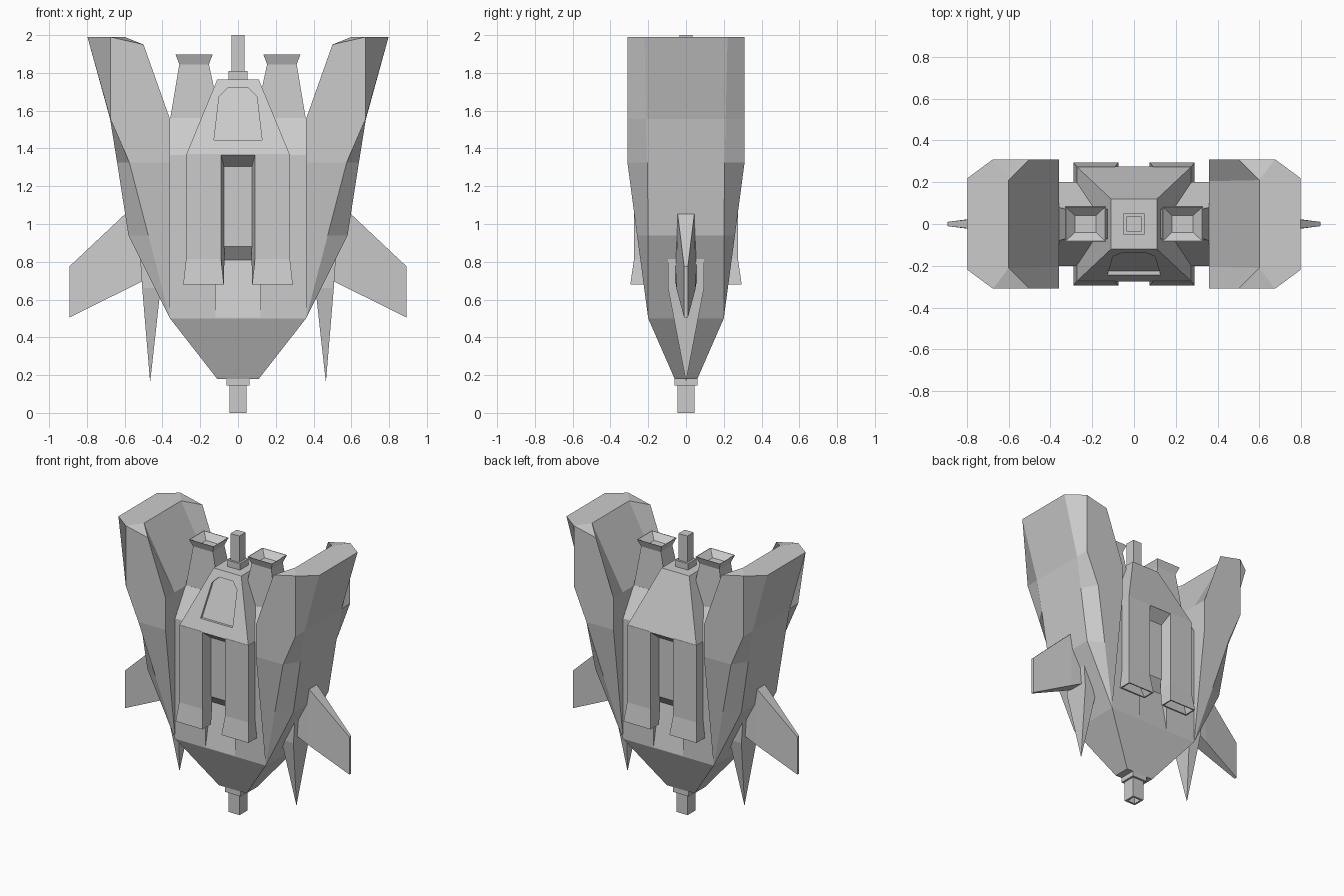
import bpy, bmesh

if "Cube" in bpy.data.objects:
    bpy.data.objects.remove(bpy.data.objects["Cube"])

SIDES = (1, -1)


def loft(name, rings, mirror=(1, 1)):
    """Skin a stack of closed rings; mirror = signs applied to x and y."""
    bm = bmesh.new()
    rows = [[bm.verts.new((x * mirror[0], y * mirror[1], z)) for x, y, z in r] for r in rings]
    n = len(rows[0])
    for a, b in zip(rows, rows[1:]):
        for i in range(n):
            j = (i + 1) % n
            bm.faces.new((a[i], a[j], b[j], b[i]))
    bm.faces.new(rows[0])
    bm.faces.new(rows[-1])
    bmesh.ops.remove_doubles(bm, verts=bm.verts, dist=0.0005)
    bmesh.ops.triangulate(bm, faces=[f for f in bm.faces if len(f.verts) > 4])
    bmesh.ops.recalc_face_normals(bm, faces=bm.faces)
    me = bpy.data.meshes.new(name)
    bm.to_mesh(me)
    bm.free()
    ob = bpy.data.objects.new(name, me)
    bpy.context.collection.objects.link(ob)
    return ob


def rect(x0, x1, y0, y1, z):
    return [(x0, y0, z), (x1, y0, z), (x1, y1, z), (x0, y1, z)]


def box(hx, hy, z, cx=0):
    return rect(cx - hx, cx + hx, -hy, hy, z)


def prism(name, profile, half_x, mirror=(1, 1)):
    """Extrude a y-z profile across x."""
    return loft(name, [[(s * half_x, y, z) for y, z in profile] for s in SIDES], mirror)


def cut(target, cutter):
    cutter.hide_render = True
    cutter.hide_viewport = True
    cutter.display_type = 'WIRE'
    m = target.modifiers.new("cut", 'BOOLEAN')
    m.operation = 'DIFFERENCE'
    m.solver = 'EXACT'
    m.object = cutter


# Central hull with sloping grooves front and back
hull = loft("hull", [box(.11, .06, .18), box(.36, .2, .5), box(.36, .2, 1.365), box(.36, .08, 1.56)])
for s in SIDES:
    cut(hull, prism("groove_cutter", [(-.2, .88), (-.14, .81), (-.201, .5), (-.25, .5), (-.25, .88)],
                    .118, (1, s)))

# Bottom nozzle and top mast
loft("nozzle_collar", [box(.06, .06, .145), box(.06, .06, .19)])
loft("nozzle", [box(.03, .03, .1), box(.03, .03, 0), box(.045, .045, 0), box(.045, .045, .18)])
loft("mast_collar", [box(.05, .05, 1.75), box(.05, .05, 1.81)])
loft("mast", [box(.035, .035, 1.8), box(.035, .035, 2)])

# Cabin frustum with a recessed window on the front
cabin = loft("cabin", [box(.275, .275, 1.365), box(.11, .12, 1.765)])
window = [(-.127, 1.445), (.127, 1.445), (.1, 1.675), (.055, 1.72), (-.055, 1.72), (-.1, 1.675)]


def slope_y(z, depth):
    return -.275 + (z - 1.365) * .155 / .4 + depth


cut(cabin, loft("window_cutter", [[(x, slope_y(z, d), z) for x, z in window] for d in (-.05, .018)]))


# Wing cross-section: inner middle, inner corner, face corner, outer edge
def wing_ring(mid, inner, face, outer):
    half = [mid, inner, face, outer]
    return [(x, -y, z) for x, y, z in half] + [(x, y, z) for x, y, z in reversed(half)]


wing = [
    wing_ring((.36, .2, .5), (.36, .2, .5), (.36, .2, .5), (.36, .2, .5)),
    wing_ring((.36, .2, .94), (.36, .259, .94), (.475, .259, .94), (.58, .2, .94)),
    wing_ring((.36, .2, 1.325), (.36, .31, 1.325), (.575, .31, 1.325), (.64, .205, 1.325)),
    wing_ring((.36, .205, 1.555), (.36, .31, 1.555), (.675, .31, 1.555), (.677, .21, 1.555)),
    wing_ring((.6, .21, 1.99), (.5, .31, 1.95), (.675, .31, 1.99), (.797, .22, 1.99)),
]


# Tapered side fin: sections from root to tip
def fin_ring(x, z_top, z_bot, t_top, t_bot):
    return [(x, -t_top, z_top), (x, t_top, z_top), (x, t_bot, z_bot), (x, -t_bot, z_bot)]


for s in SIDES:
    m = (s, 1)
    loft("wing", wing, m)
    fin = [fin_ring(.45, 1.18, .725, .055, .06), fin_ring(.59, 1.06, .655, .045, .05),
           fin_ring(.893, .775, .505, .01, .01)]
    loft("side_fin", fin, m)

    # Downward spike below the wing
    loft("spike", [rect(.40, .518, -.095, .095, .82), rect(.41, .507, -.095, .095, .66),
                   box(.001, .001, .17, .465)], m)

    # Gun tower with a flared hollow mouth
    loft("gun_tower", [rect(.09, .36, -.08, .08, 1.55), rect(.155, .31, -.065, .065, 1.85)], m)
    loft("gun_mouth", [box(.078, .065, 1.845, .2325), box(.098, .085, 1.897, .2325),
                       box(.094, .081, 1.897, .2325), box(.05, .04, 1.855, .2325)], m)

    # Column on each face, flaring into a hollow foot
    for t in SIDES:
        column = [
            rect(.13, .26, -.275, -.21, .76),
            rect(.085, .28, -.287, -.21, .68),
            rect(.075, .29, -.295, -.2, .68),
            [(.09, -.275, .815), (.275, -.275, .815), (.275, -.19, .815), (.072, -.19, .815)],
            [(.09, -.275, 1.37), (.275, -.275, 1.37), (.275, -.19, 1.37), (.072, -.19, 1.37)],
        ]
        loft("column", column, (s, t))

# Sloping roof of each slot between the columns
for t in SIDES:
    prism("slot_roof", [(-.275, 1.366), (-.195, 1.3), (-.195, 1.37)], .092, (1, t))
